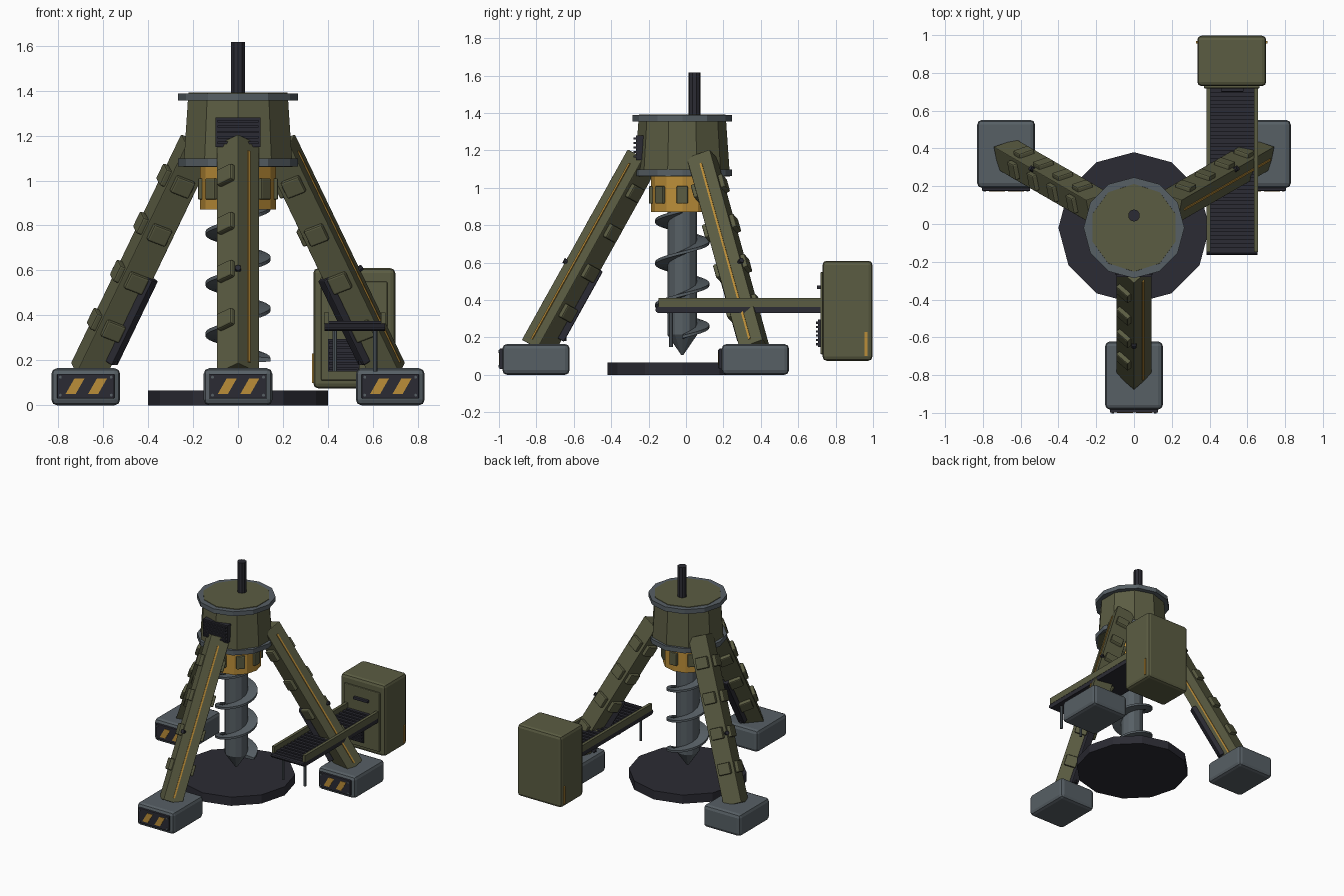
import bpy, bmesh
from math import radians, atan2, hypot, pi, cos, sin
from mathutils import Matrix, Vector

cube = bpy.data.objects.get("Cube")
if cube:
    bpy.data.objects.remove(cube, do_unlink=True)


def material(name, rgb):
    m = bpy.data.materials.new(name)
    m.use_nodes = True
    m.diffuse_color = (*rgb, 1)
    m.node_tree.nodes["Principled BSDF"].inputs["Base Color"].default_value = (*rgb, 1)
    return m


OLIVE = material("olive paint", (0.105, 0.108, 0.055))
STEEL = material("blue grey steel", (0.095, 0.115, 0.13))
DARK = material("dark metal", (0.024, 0.024, 0.033))
AMBER = material("amber paint", (0.5, 0.27, 0.04))

T = Matrix.Translation
AXIS_Y = -0.02
CENTRE = T((0, AXIS_Y, 0))


def rot(deg, axis="Z"):
    return Matrix.Rotation(radians(deg), 4, axis)


def finish(bm, name, mat, matrix):
    bmesh.ops.recalc_face_normals(bm, faces=bm.faces)
    mesh = bpy.data.meshes.new(name)
    bm.to_mesh(mesh)
    bm.free()
    mesh.materials.append(mat)
    ob = bpy.data.objects.new(name, mesh)
    ob.matrix_world = matrix
    bpy.context.collection.objects.link(ob)
    return ob


def box(name, lo, hi, mat, matrix=Matrix(), bevel=0.0):
    lo, hi = Vector(lo), Vector(hi)
    bm = bmesh.new()
    bmesh.ops.create_cube(bm, size=1)
    for v in bm.verts:
        v.co = Vector(a * b for a, b in zip(v.co, hi - lo)) + (lo + hi) / 2
    if bevel:
        bmesh.ops.bevel(bm, geom=bm.edges[:], offset=bevel, segments=2,
                        affect="EDGES", profile=0.5)
    return finish(bm, name, mat, matrix)


def cone(name, r_low, r_high, z0, z1, sides, mat, matrix=CENTRE):
    bm = bmesh.new()
    bmesh.ops.create_cone(bm, cap_ends=True, segments=sides, radius1=r_low,
                          radius2=r_high, depth=z1 - z0)
    bmesh.ops.translate(bm, verts=bm.verts, vec=(0, 0, (z0 + z1) / 2))
    return finish(bm, name, mat, matrix)


# Ground disc and drilling head
cone("ground_disc", 0.4, 0.4, 0, 0.065, 12, DARK)
cone("head_body", 0.255, 0.232, 1.06, 1.392, 10, OLIVE)
cone("head_top_ring", 0.267, 0.267, 1.355, 1.388, 12, STEEL)
cone("head_bottom_ring", 0.267, 0.267, 1.062, 1.097, 12, STEEL)
cone("top_rod", 0.032, 0.032, 1.35, 1.617, 10, DARK, T((0, 0.045, 0)))

# Head vent with slats
box("head_vent", (-0.1, -0.268, 1.15), (0.1, -0.2, 1.28), DARK)
for i in range(5):
    z = 1.163 + i * 0.024
    box("vent_slat", (-0.092, -0.28, z), (0.092, -0.26, z + 0.01), DARK)

# Collar with olive pads
cone("collar", 0.168, 0.168, 0.87, 1.07, 12, AMBER)
for i in range(8):
    box("collar_pad", (0.15, -0.03, 0.915), (0.178, 0.03, 1.01), OLIVE,
        CENTRE @ rot(45 * i), 0.006)

# Drill shaft, tip and screw flight
cone("drill_shaft", 0.08, 0.08, 0.215, 0.9, 12, STEEL)
cone("drill_tip", 0.005, 0.08, 0.105, 0.215, 12, STEEL)


def flight(turns=3, steps=24, pitch=0.225, z0=0.19, thick=0.026):
    bm = bmesh.new()
    previous = None
    for i in range(turns * steps + 1):
        a = 2 * pi * i / steps
        z = z0 + pitch * i / steps
        ring = [bm.verts.new((r * cos(a), r * sin(a), z + h))
                for r, h in ((0.07, 0), (0.145, thick * 0.2),
                             (0.145, thick * 0.8), (0.07, thick))]
        if previous:
            for k in range(4):
                j = (k + 1) % 4
                bm.faces.new((previous[k], previous[j], ring[j], ring[k]))
        else:
            bm.faces.new(ring)
        previous = ring
    bm.faces.new(previous)
    return finish(bm, "screw_flight", STEEL, CENTRE)


flight()

# Legs: local z runs up the leg, local -y faces outward
R_LOW, Z_LOW, R_HIGH, Z_HIGH = 0.776, 0.142, 0.21, 1.16
LENGTH = hypot(R_LOW - R_HIGH, Z_HIGH - Z_LOW)
TILT = -atan2(R_LOW - R_HIGH, Z_HIGH - Z_LOW)
HALF = 0.067
FACES = (-135, -45, 45, 135)


def leg(turn, stripe_face):
    m = (CENTRE @ rot(turn) @ T((0, -R_LOW, Z_LOW))
         @ Matrix.Rotation(TILT, 4, "X"))
    box("leg", (-HALF, -HALF, 0), (HALF, HALF, LENGTH), OLIVE, m @ rot(45), 0.004)
    for angle in FACES:
        side = m @ rot(angle)
        if angle == stripe_face:
            box("leg_cable", (HALF - 0.01, -0.006, 0.03),
                (HALF + 0.006, 0.006, LENGTH - 0.06), AMBER, side)
            continue
        for t in (0.21, 0.42, 0.63, 0.84):
            z = t * LENGTH
            box("leg_block", (HALF - 0.01, -0.045, z - 0.04),
                (HALF + 0.025, 0.045, z + 0.04), OLIVE, side, 0.008)
    # Inner ram, its lower pin and the outer bolt
    box("leg_ram", (-0.028, 0.07, 0.1), (0.028, 0.108, 0.53), DARK, m, 0.006)
    cone("ram_pin", 0.011, 0.011, 0.15, 0.3, 8, DARK,
         CENTRE @ rot(turn) @ T((0, -0.63, 0.03)))
    cone("leg_bolt", 0.014, 0.014, 0.08, 0.105, 8, DARK,
         m @ T((0, 0, 0.48)) @ rot(90, "X"))


# Feet stay square to the front, each with a striped plate
def stripe(x, matrix):
    bm = bmesh.new()
    pts = ((x, 0.05), (x + 0.045, 0.05), (x + 0.085, 0.12), (x + 0.04, 0.12))
    bm.faces.new([bm.verts.new((px, -0.199, pz)) for px, pz in pts])
    face = bmesh.ops.extrude_face_region(bm, geom=bm.faces[:])["geom"]
    moved = [g for g in face if isinstance(g, bmesh.types.BMVert)]
    bmesh.ops.translate(bm, verts=moved, vec=(0, 0.006, 0))
    finish(bm, "hazard_stripe", AMBER, matrix)


def foot(matrix):
    box("foot", (-0.153, -0.18, 0), (0.153, 0.18, 0.165), STEEL, matrix, 0.025)
    box("hazard_plate", (-0.127, -0.196, 0.03), (0.127, -0.17, 0.14), DARK, matrix, 0.004)
    for x in (-0.09, 0.01):
        stripe(x, matrix)
    for x in (-0.113, 0.113):
        for z in (0.045, 0.125):
            cone("plate_bolt", 0.007, 0.007, 0.19, 0.2, 6, STEEL,
                 matrix @ T((x, 0, z)) @ rot(90, "X"))


for turn, stripe_face in ((0, -45), (120, -135), (240, 135)):
    leg(turn, stripe_face)
    foot(T(CENTRE @ rot(turn) @ Vector((0, -0.782, 0))))

# Control cabinet with door, handle and vent
box("cabinet", (0.335, 0.73, 0.075), (0.7, 0.997, 0.61), OLIVE, bevel=0.022)
box("cabinet_door", (0.37, 0.718, 0.11), (0.665, 0.74, 0.55), OLIVE, bevel=0.006)
box("door_handle", (0.46, 0.7, 0.458), (0.58, 0.725, 0.478), DARK, bevel=0.004)
box("cabinet_vent", (0.4, 0.705, 0.15), (0.54, 0.725, 0.295), DARK)
for i in range(6):
    z = 0.158 + i * 0.023
    box("cabinet_slat", (0.405, 0.695, z), (0.535, 0.71, z + 0.011), DARK)
for x in (0.329, 0.696):
    box("cabinet_marker", (x, 0.955, 0.1), (x + 0.01, 0.97, 0.23), AMBER)

# Conveyor: dark bed with ribs, olive rails and thin posts
box("conveyor_bed", (0.385, -0.145, 0.33), (0.655, 0.73, 0.367), DARK)
for x in (0.383, 0.635):
    box("conveyor_rail", (x, -0.148, 0.362), (x + 0.022, 0.735, 0.412), OLIVE)
for i in range(21):
    y = -0.125 + i * 0.041
    box("conveyor_rib", (0.405, y, 0.365), (0.635, y + 0.022, 0.376), DARK)
cone("front_roller", 0.017, 0.017, -0.135, 0.135, 10, DARK,
     T((0.52, -0.147, 0.348)) @ rot(90, "Y"))
for x in (0.43, 0.61):
    cone("conveyor_post", 0.01, 0.01, 0.15, 0.335, 8, STEEL, T((x, -0.08, 0)))
